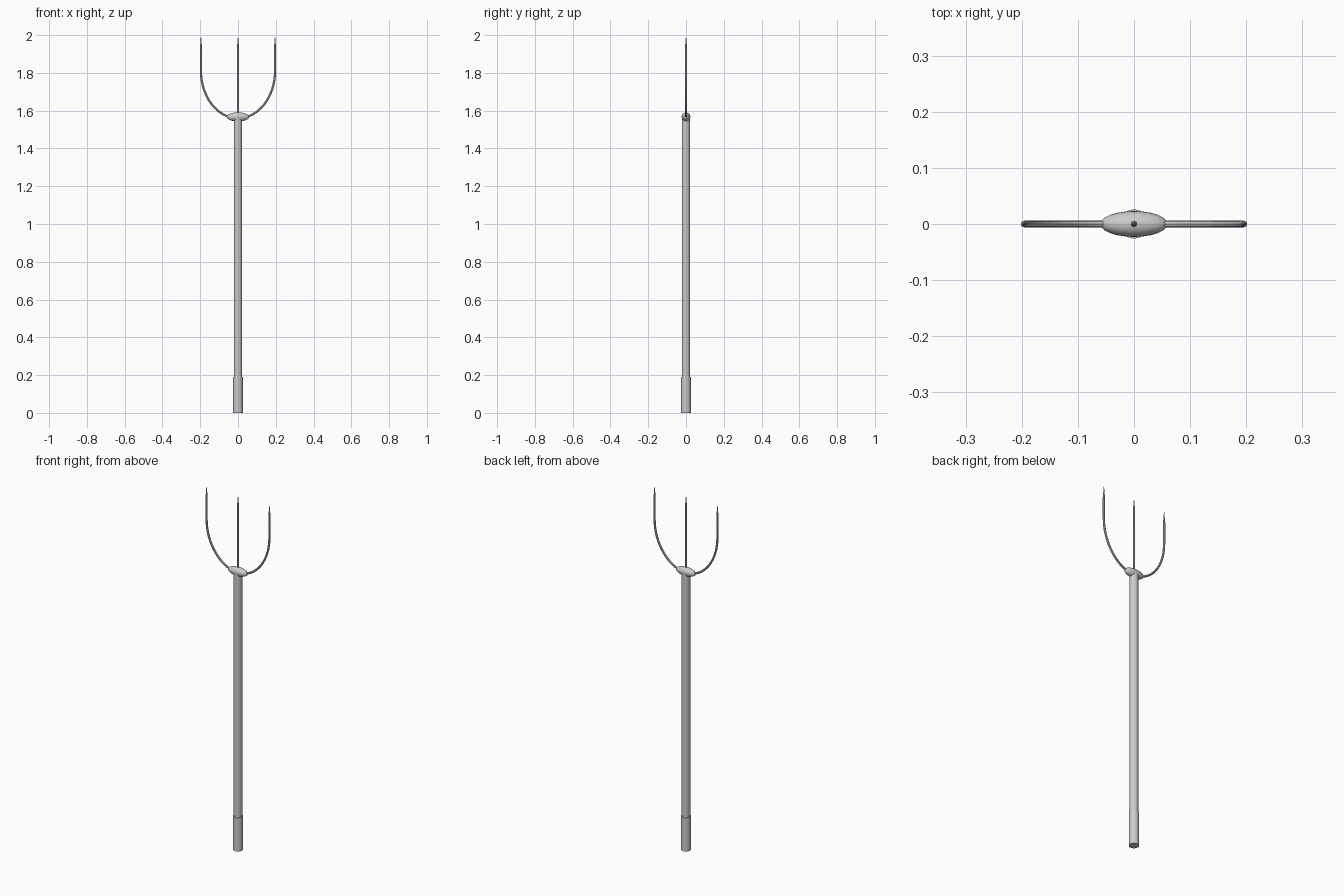
import bpy, math

if "Cube" in bpy.data.objects:
    bpy.data.objects.remove(bpy.data.objects["Cube"])

TINE_R = 0.0058


def smooth(obj):
    bpy.ops.object.select_all(action='DESELECT')
    obj.select_set(True)
    bpy.context.view_layer.objects.active = obj
    bpy.ops.object.shade_smooth_by_angle(angle=math.radians(40))


def rod(name, radius, z0, z1):
    bpy.ops.mesh.primitive_cylinder_add(vertices=24, radius=radius, depth=z1 - z0,
                                        location=(0, 0, (z0 + z1) / 2))
    obj = bpy.context.object
    obj.name = name
    smooth(obj)


def tine(name, path):
    """Round tube along (x, z, radius factor) points, turned into a mesh."""
    cu = bpy.data.curves.new(name, 'CURVE')
    cu.dimensions = '3D'
    cu.bevel_depth = TINE_R
    cu.bevel_resolution = 2
    cu.use_fill_caps = True
    sp = cu.splines.new('POLY')
    sp.points.add(len(path) - 1)
    for p, (x, z, r) in zip(sp.points, path):
        p.co = (x, 0, z, 1)
        p.radius = r
    obj = bpy.data.objects.new(name, cu)
    bpy.context.collection.objects.link(obj)
    bpy.ops.object.select_all(action='DESELECT')
    obj.select_set(True)
    bpy.context.view_layer.objects.active = obj
    bpy.ops.object.convert(target='MESH')
    smooth(bpy.context.object)


# Shaft and thicker butt grip
rod("handle", 0.022, 0.0, 1.565)
rod("grip", 0.026, 0.0, 0.19)

# Flattened hub joining the tines
bpy.ops.mesh.primitive_uv_sphere_add(segments=24, ring_count=12, radius=1, location=(0, 0, 1.567))
hub = bpy.context.object
hub.name = "hub"
hub.scale = (0.06, 0.023, 0.024)
bpy.ops.object.transform_apply(location=False, rotation=False, scale=True)
smooth(hub)

# Straight centre tine with pointed tip
tine("centre_tine", [(0, 1.56, 1), (0, 1.93, 1), (0, 2.0, 0.03)])

# Curved outer tines: quarter ellipse, straight run, pointed tip
for side, label in ((-1, "left"), (1, "right")):
    arc = [math.radians(90 * i / 16) for i in range(17)]
    path = [(side * 0.196 * math.sin(a), 1.81 - 0.25 * math.cos(a), 1) for a in arc]
    path += [(side * 0.196, 1.93, 1), (side * 0.196, 2.0, 0.03)]
    tine(label + "_tine", path)
